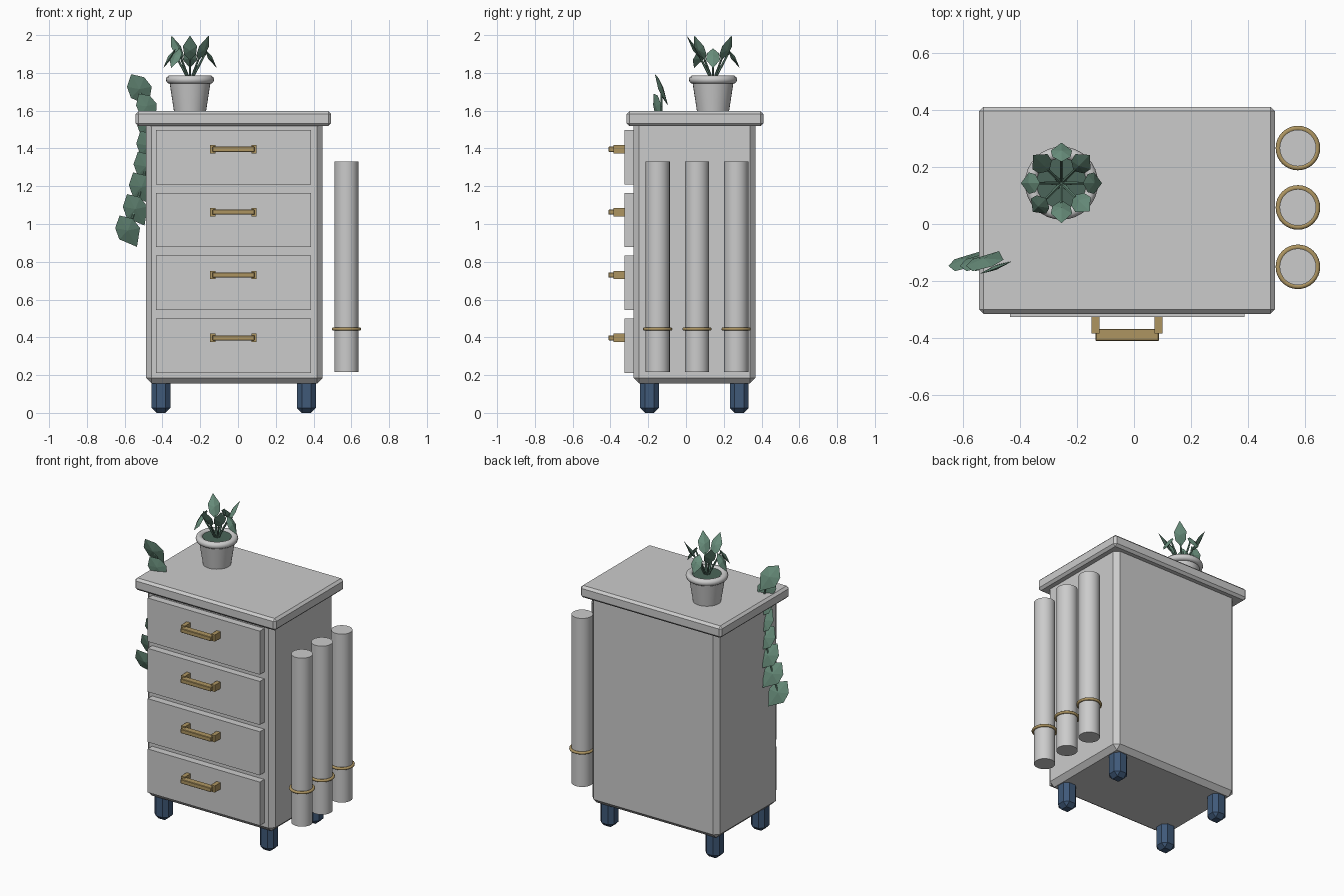
import bpy, bmesh, math
from mathutils import Vector

if "Cube" in bpy.data.objects:
    bpy.data.objects.remove(bpy.data.objects["Cube"])


def material(name, rgb):
    m = bpy.data.materials.new(name)
    m.diffuse_color = (*rgb, 1)
    m.use_nodes = True
    m.node_tree.nodes["Principled BSDF"].inputs["Base Color"].default_value = m.diffuse_color
    return m


BRASS = material("brass", (0.42, 0.30, 0.12))
NAVY = material("navy", (0.05, 0.10, 0.19))
GREEN = material("leaf_green", (0.14, 0.27, 0.20))
SOIL = material("soil_green", (0.07, 0.13, 0.10))


def finish(ob, name, mat=None, smooth=False):
    ob.name = name
    if mat:
        ob.data.materials.append(mat)
    if smooth:
        bpy.ops.object.shade_smooth_by_angle(angle=math.radians(40))
    return ob


def box(name, x, y, z, bevel=0, mat=None):
    """Box from (min, max) ranges, with an optional one-segment chamfer."""
    r = (x, y, z)
    bpy.ops.mesh.primitive_cube_add(size=1, location=[sum(a) / 2 for a in r])
    ob = bpy.context.object
    ob.scale = [a[1] - a[0] for a in r]
    bpy.ops.object.transform_apply(location=False, rotation=False, scale=True)
    if bevel:
        mod = ob.modifiers.new("chamfer", 'BEVEL')
        mod.width, mod.segments = bevel, 1
    return finish(ob, name, mat)


def tube(name, a, b, r1, r2, sides, mat=None, smooth=True):
    """Capped cylinder or cone between two points."""
    a, b = Vector(a), Vector(b)
    bpy.ops.mesh.primitive_cone_add(vertices=sides, radius1=r1, radius2=r2,
                                    depth=(b - a).length, location=(a + b) / 2)
    ob = bpy.context.object
    ob.rotation_euler = (b - a).to_track_quat('Z', 'Y').to_euler()
    return finish(ob, name, mat, smooth)


def torus(name, loc, major, minor, mat=None):
    bpy.ops.mesh.primitive_torus_add(location=loc, major_radius=major, minor_radius=minor,
                                     major_segments=32, minor_segments=10)
    return finish(bpy.context.object, name, mat, True)


def leaf(name, base, tip, side, width, thick):
    """Faceted thin leaf: a pointed outline with a raised middle on both faces."""
    base, tip, side = Vector(base), Vector(tip), Vector(side)
    along = tip - base
    side = (side - along * side.dot(along) / along.length_squared).normalized()
    normal = along.cross(side).normalized()
    bm = bmesh.new()
    outline = [(0, 0), (0.25, 0.42), (0.58, 0.5), (1, 0), (0.58, -0.5), (0.25, -0.42)]
    ring = [bm.verts.new(base + along * t + side * s * width) for t, s in outline]
    for sign in (1, -1):
        mid = bm.verts.new(base + along * 0.45 + normal * sign * thick)
        for i in range(6):
            bm.faces.new((ring[i], ring[(i + 1) % 6], mid))
    bmesh.ops.recalc_face_normals(bm, faces=bm.faces)
    me = bpy.data.meshes.new(name)
    bm.to_mesh(me)
    bm.free()
    ob = bpy.data.objects.new(name, me)
    bpy.context.collection.objects.link(ob)
    return finish(ob, name, GREEN)


# Cabinet
box("cabinet_body", (-0.487, 0.448), (-0.278, 0.368), (0.155, 1.55), 0.03)
box("cabinet_top", (-0.542, 0.493), (-0.315, 0.41), (1.518, 1.597), 0.015)

# Legs
for i, x in enumerate((-0.408, 0.362)):
    for j, y in enumerate((-0.193, 0.282)):
        box(f"leg_{i}{j}", (x - 0.05, x + 0.05), (y - 0.05, y + 0.05), (0, 0.19), 0.026, NAVY)

# Drawers with bar handles
for i in range(4):
    z = 1.354 - i * 0.333
    box(f"drawer_{i}", (-0.434, 0.387), (-0.325, -0.25), (z - 0.144, z + 0.144))
    h = z + 0.042
    box(f"handle_bar_{i}", (-0.135, 0.087), (-0.41, -0.367), (h - 0.014, h + 0.014), 0.003, BRASS)
    for k, x in enumerate((-0.134, 0.085)):
        box(f"handle_post_{i}{k}", (x - 0.014, x + 0.014), (-0.384, -0.315),
            (h - 0.022, h + 0.022), 0, BRASS)

# Paper rolls with brass rings on the right side
for i, y in enumerate((-0.15, 0.058, 0.266)):
    tube(f"paper_roll_{i}", (0.574, y, 0.217), (0.574, y, 1.332), 0.064, 0.064, 32)
    torus(f"roll_ring_{i}", (0.574, y, 0.444), 0.069, 0.009, BRASS)

# Plant pot
px, py = -0.254, 0.143
tube("pot", (px, py, 1.597), (px, py, 1.765), 0.085, 0.111, 32)
torus("pot_rim", (px, py, 1.764), 0.106, 0.022)
tube("pot_soil", (px, py, 1.75), (px, py, 1.774), 0.103, 0.103, 32, SOIL)

# Potted leaves on stems, some upright and some drooping
upright = (0, 1, 0, 1, 0, 0, 1, 1)
for i, up in enumerate(upright):
    a = math.radians(i * 45)
    c, s = math.cos(a), math.sin(a)
    rb, zb, rt, zt = (0.06, 1.865, 0.14, 1.998) if up else (0.075, 1.93, 0.142, 1.825)
    at = lambda r, z: (px + c * r, py + s * r, z)
    leaf(f"plant_leaf_{i}", at(rb, zb), at(rt, zt), (-s, c, 0), 0.075, 0.012)
    tube(f"plant_stem_{i}", at(0.01, 1.77), at(rb + 0.01, zb + (0.02 if up else -0.02)),
         0.007, 0.005, 6, GREEN)

# Trailing vine on the left side
vine = [(-0.523, 1.71), (-0.486, 1.62), (-0.474, 1.52), (-0.474, 1.41),
        (-0.488, 1.30), (-0.513, 1.19), (-0.545, 1.075), (-0.585, 0.962)]
for i, (x, z) in enumerate(vine):
    if i == 1:  # leaf turned sideways where the vine crosses the top
        leaf("vine_leaf_1", (x - 0.04, -0.172, z + 0.07), (x + 0.05, -0.13, z - 0.075),
             (1, 0.35, 0.5), 0.11, 0.008)
        continue
    leaf(f"vine_leaf_{i}", (x - 0.042, -0.165, z + 0.083), (x + 0.05, -0.095, z - 0.083),
         (1, 0, 0.5), 0.125, 0.014)
for i in range(len(vine) - 1):
    (x0, z0), (x1, z1) = vine[i], vine[i + 1]
    tube(f"vine_stem_{i}", (x0, -0.13, z0), (x1, -0.13, z1), 0.006, 0.006, 6, GREEN)
